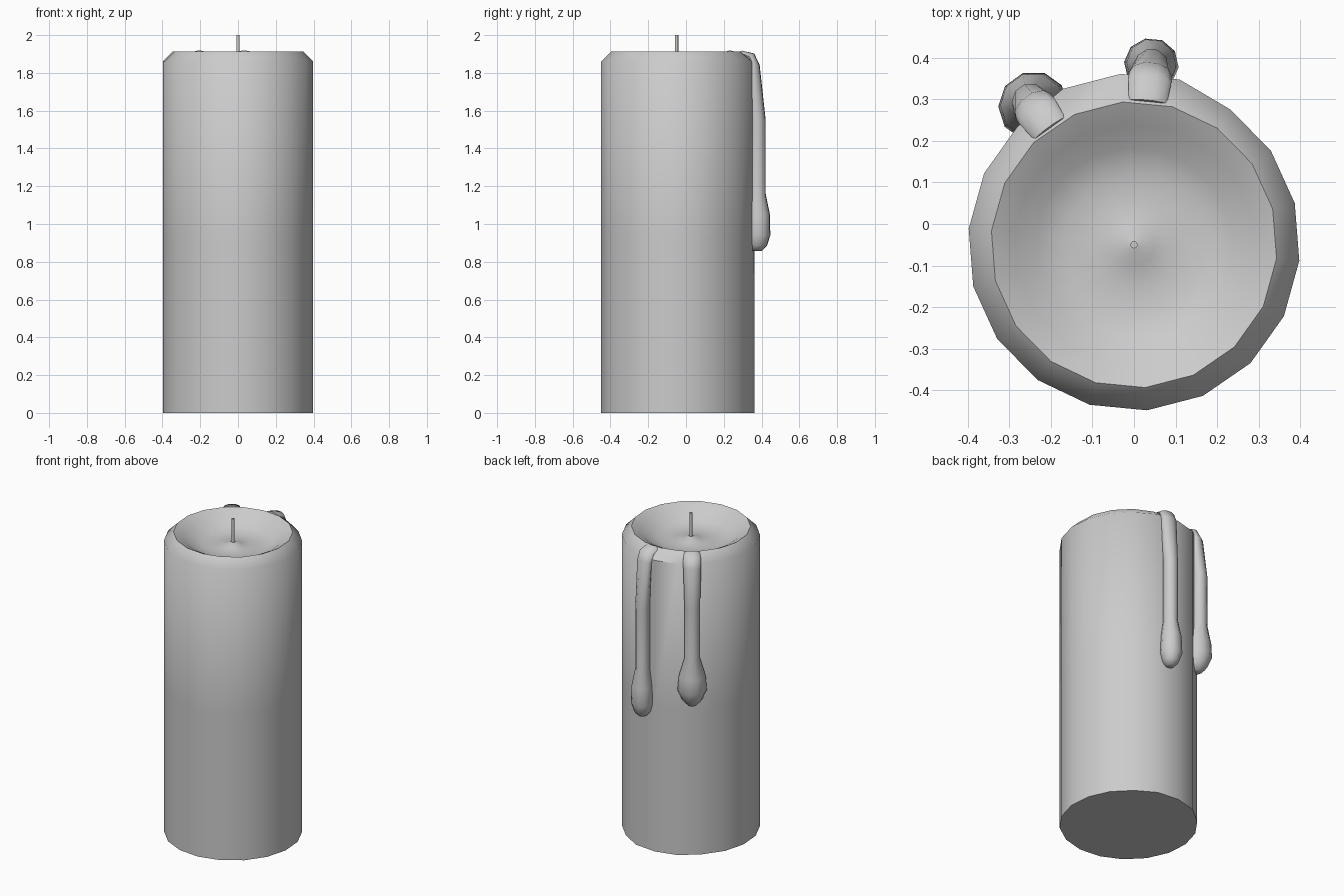
import bpy, bmesh, math
from mathutils import Vector

if "Cube" in bpy.data.objects:
    bpy.data.objects.remove(bpy.data.objects["Cube"])

CY = -0.05          # candle axis sits slightly forward of the drips


def finish(name, bm, angle=50):
    bmesh.ops.recalc_face_normals(bm, faces=bm.faces)
    me = bpy.data.meshes.new(name)
    bm.to_mesh(me)
    bm.free()
    ob = bpy.data.objects.new(name, me)
    bpy.context.collection.objects.link(ob)
    bpy.context.view_layer.objects.active = ob
    ob.select_set(True)
    bpy.ops.object.shade_smooth_by_angle(angle=math.radians(angle))
    ob.select_set(False)
    return ob


def loft(bm, rings):
    # skin rings of points and cap both ends
    vs = [[bm.verts.new(p) for p in ring] for ring in rings]
    n = len(vs[0])
    for a, b in zip(vs, vs[1:]):
        for i in range(n):
            j = (i + 1) % n
            bm.faces.new((a[i], a[j], b[j], b[i]))
    bm.faces.new(vs[0])
    bm.faces.new(vs[-1])


# wax body: 18-sided pillar, bevelled rim, melted bowl with central mound
profile = [(0.4, 0.0), (0.4, 0.93), (0.4, 1.86), (0.345, 1.914), (0.29, 1.885),
           (0.235, 1.845), (0.17, 1.825), (0.10, 1.825), (0.05, 1.833),
           (0.01, 1.85)]
rings = []
for r, z in profile:
    ring = []
    for k in range(18):
        deg = 14.5 + 20 * k
        swell = 1.032 if r > 0.39 and 70 < deg < 120 else 1.0
        a = math.radians(deg)
        ring.append((r * swell * math.cos(a), CY + r * swell * math.sin(a), z))
    rings.append(ring)
bm = bmesh.new()
loft(bm, rings)
finish("wax_body", bm)

# wick
bm = bmesh.new()
loft(bm, [[(0.009 * math.cos(k * math.pi / 4), CY + 0.009 * math.sin(k * math.pi / 4), z)
           for k in range(8)] for z in (1.82, 2.0)])
finish("wick", bm)


# wax drips: (radius, height, half width, half depth) along a path over the rim
def drip(name, deg, path, sides=10):
    a = math.radians(deg)
    out = Vector((math.cos(a), math.sin(a), 0))
    side = Vector((-math.sin(a), math.cos(a), 0))
    up = Vector((0, 0, 1))
    rings = []
    for i, (r, z, w, d) in enumerate(path):
        p, q = path[max(i - 1, 0)], path[min(i + 1, len(path) - 1)]
        dr, dz = q[0] - p[0], q[1] - p[1]
        if i > 2:
            dr, dz = 0, -1
        nrm = (out * -dz + up * dr).normalized()
        c = Vector((0, CY, 0)) + out * r + up * z
        rings.append([c + side * (w * math.cos(t)) + nrm * (d * math.sin(t))
                      for t in (2 * math.pi * k / sides for k in range(sides))])
    bm = bmesh.new()
    loft(bm, rings)
    finish(name, bm, 60)


rim = [(0.345, 1.905, 0.046, 0.014), (0.395, 1.885, 0.052, 0.025),
       (0.412, 1.84, 0.052, 0.03)]
drip("drip_long", 84.5, rim + [
    (0.43, 1.55, 0.042, 0.045), (0.43, 1.16, 0.042, 0.045),
    (0.436, 1.05, 0.06, 0.062), (0.436, 0.94, 0.066, 0.064),
    (0.432, 0.885, 0.048, 0.05), (0.425, 0.858, 0.022, 0.03)])
drip("drip_short", 126, rim + [
    (0.425, 1.6, 0.045, 0.045), (0.425, 1.27, 0.045, 0.045),
    (0.415, 1.15, 0.078, 0.078), (0.413, 1.06, 0.085, 0.083),
    (0.41, 1.0, 0.06, 0.06), (0.41, 0.965, 0.028, 0.03)])
